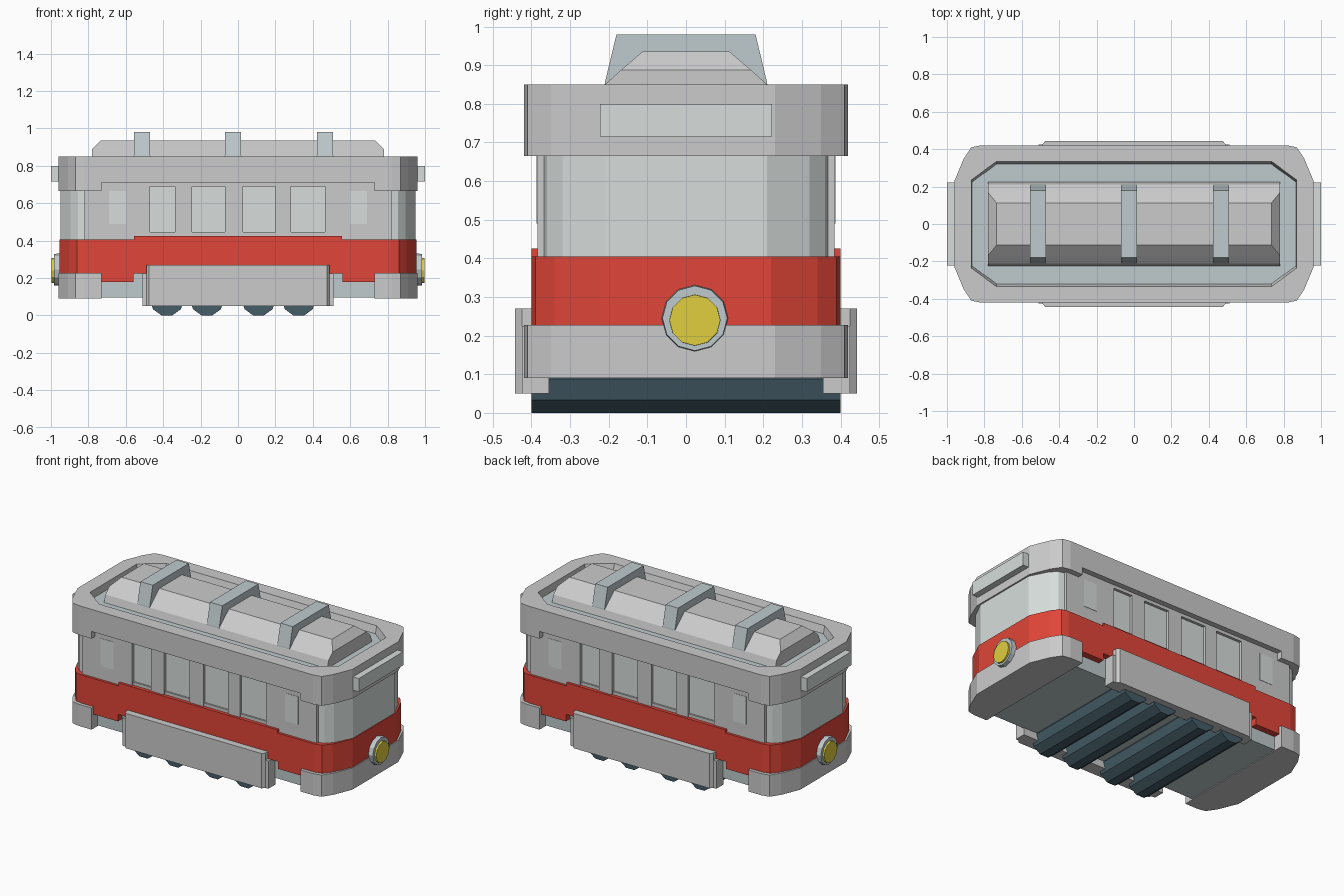
import bpy, bmesh, math
from mathutils import Matrix, Vector

if "Cube" in bpy.data.objects:
    bpy.data.objects.remove(bpy.data.objects["Cube"])


def material(name, rgb):
    m = bpy.data.materials.new(name)
    m.diffuse_color = (*rgb, 1)
    m.use_nodes = True
    m.node_tree.nodes["Principled BSDF"].inputs["Base Color"].default_value = m.diffuse_color
    return m


RED = material("red_paint", (0.75, 0.06, 0.04))
GLASS = material("pale_glass", (0.68, 0.73, 0.71))
METAL = material("blue_grey_metal", (0.52, 0.59, 0.61))
DARK = material("dark_wheel", (0.06, 0.11, 0.14))
YELLOW = material("lamp_yellow", (0.75, 0.62, 0.05))


def finish(name, bm, mat=None):
    bmesh.ops.recalc_face_normals(bm, faces=bm.faces)
    me = bpy.data.meshes.new(name)
    bm.to_mesh(me)
    bm.free()
    ob = bpy.data.objects.new(name, me)
    bpy.context.collection.objects.link(ob)
    if mat:
        me.materials.append(mat)
    return ob


def loft(name, loops, mat=None):
    """Skin a list of equal-length 3D loops and cap both ends."""
    bm = bmesh.new()
    rings = [[bm.verts.new(p) for p in lp] for lp in loops]
    n = len(rings[0])
    for a, b in zip(rings, rings[1:]):
        for i in range(n):
            j = (i + 1) % n
            bm.faces.new((a[i], a[j], b[j], b[i]))
    bm.faces.new(rings[0])
    bm.faces.new(rings[-1])
    return finish(name, bm, mat)


def boxes(name, spans, mat=None):
    """Several boxes (x0,x1,y0,y1,z0,z1) in one object."""
    bm = bmesh.new()
    for x0, x1, y0, y1, z0, z1 in spans:
        c = Vector((x0 + x1, y0 + y1, z0 + z1)) / 2
        mtx = Matrix.Translation(c) @ Matrix.Diagonal((x1 - x0, y1 - y0, z1 - z0, 1))
        bmesh.ops.create_cube(bm, size=1, matrix=mtx)
    return finish(name, bm, mat)


def cylinder(name, r0, r1, depth, sides, loc, axis, mat, roll=0):
    bm = bmesh.new()
    rot = Vector((0, 0, 1)).rotation_difference(Vector(axis)).to_matrix().to_4x4()
    bmesh.ops.create_cone(bm, cap_ends=True, segments=sides, radius1=r0, radius2=r1, depth=depth,
                          matrix=Matrix.Translation(loc) @ rot @ Matrix.Rotation(roll, 4, 'Z'))
    return finish(name, bm, mat)


def turned(ob, name):
    """Copy turned half round, for the opposite side or end."""
    o = ob.copy()
    o.name = name
    o.rotation_euler.z = math.pi
    bpy.context.collection.objects.link(o)


def full(q):
    """Closed outline from one quadrant (nose to side)."""
    return (q + [(-x, y) for x, y in reversed(q)] + [(-x, -y) for x, y in q]
            + [(x, -y) for x, y in reversed(q)])


def end_cap(q, x0):
    q = q + [(x0, q[-1][1])]
    return [(x, -y) for x, y in reversed(q)] + q


def at(outline, z):
    return [(x, y, z) for x, y in outline]


OUTER = [(.96, .23), (.91, .35), (.87, .41), (.82, .42)]
BAND = [(.955, .22), (.90, .34), (.86, .39), (.815, .40)]
PANE = [(.95, .21), (.895, .32), (.855, .36), (.82, .368)]
INNER = [(.87, .235), (.82, .272), (.775, .306), (.735, .335)]
FLOOR = [(.865, .225), (.815, .262), (.77, .293), (.735, .32)]

# Body: glazed core and red waistband
loft("glazed_cabin", [at(full(PANE), .35), at(full(PANE), .72)], GLASS)
loft("red_waistband", [at(full(BAND), .225), at(full(BAND), .405)], RED)
boxes("red_raised_strip", [(-.555, .555, -.40, .40, .40, .425)], RED)
boxes("red_lower_panels", [(s - .09, s + .09, -.40, .40, .18, .23) for s in (-.65, .65)], RED)

# Side wall with window openings
wins = [(-.47, -.337), (-.246, -.07), (.027, .20), (.283, .465)]
edges = [-.82] + [v for w in wins for v in w] + [.82]
wall = [(a, b, -.385, -.34, .40, .715) for a, b in zip(edges[::2], edges[1::2])]
wall += [(a, b, -.385, -.34, .69, .715) for a, b in wins]
wall += [(a, b, -.378, -.34, .40, .445) for a, b in wins]
turned(boxes("front_window_wall", wall), "back_window_wall")
small = boxes("front_small_windows", [(s - .046, s + .046, -.387, -.36, .49, .665)
                                      for s in (-.645, .645)], GLASS)
turned(small, "back_small_windows")

# Roof rim with recessed well
loft("roof_rim", [at(full(OUTER), .71), at(full(OUTER), .85),
                  at(full(INNER), .85), at(full(FLOOR), .80)])
loft("roof_floor", [at(full(FLOOR), .795), at(full(FLOOR), .805)], METAL)
cap = loft("right_roof_cap", [at(end_cap(OUTER, .73), .665), at(end_cap(OUTER, .73), .72)])
turned(cap, "left_roof_cap")


# Raised roof lantern with chamfered ends
def rect(x, y, z):
    return [(x, y, z), (-x, y, z), (-x, -y, z), (x, -y, z)]


loft("roof_lantern", [rect(.78, .225, .80), rect(.78, .21, .85),
                      rect(.78, .168, .888), rect(.735, .113, .935)])

# Roof ribs
for i, x in enumerate((-.513, -.027, .465)):
    prof = [(-.215, .80), (-.21, .855), (-.18, .98), (.18, .98), (.21, .855), (.215, .80)]
    loft(f"roof_rib_{i + 1}", [[(x + d, y, z) for y, z in prof] for d in (-.043, .043)], METAL)

# End bumpers, signs and headlamps
bumper = loft("right_bumper", [at(end_cap(OUTER, .73), .09), at(end_cap(OUTER, .73), .227)])
turned(bumper, "left_bumper")
turned(boxes("right_sign_board", [(.94, 1.0, -.222, .222, .715, .80)], GLASS), "left_sign_board")
turned(cylinder("right_lamp_ring", .088, .084, .06, 12, (.955, .023, .245), (1, 0, 0), METAL),
       "left_lamp_ring")
turned(cylinder("right_lamp", .068, .066, .06, 12, (.966, .023, .24), (1, 0, 0), YELLOW),
       "left_lamp")

# Underframe, skirts and wheel rollers
boxes("underframe", [(-.74, .74, -.36, .36, .095, .24)], METAL)
skirt = boxes("front_skirt", [(-.51, .51, -.425, -.355, .05, .225)])
turned(skirt, "back_skirt")
panel = loft("front_skirt_panel", [[(s * w, y, z) for s, z in ((-1, .05), (1, .05), (1, .27), (-1, .27))]
                                   for w, y in ((.49, -.36), (.49, -.425), (.475, -.443))])
turned(panel, "back_skirt_panel")
for i, x in enumerate((-.38, -.166, .11, .325)):
    cylinder(f"wheel_{i + 1}", .092, .092, .80, 10, (x, 0, .0875), (0, 1, 0), DARK, math.pi / 10)
